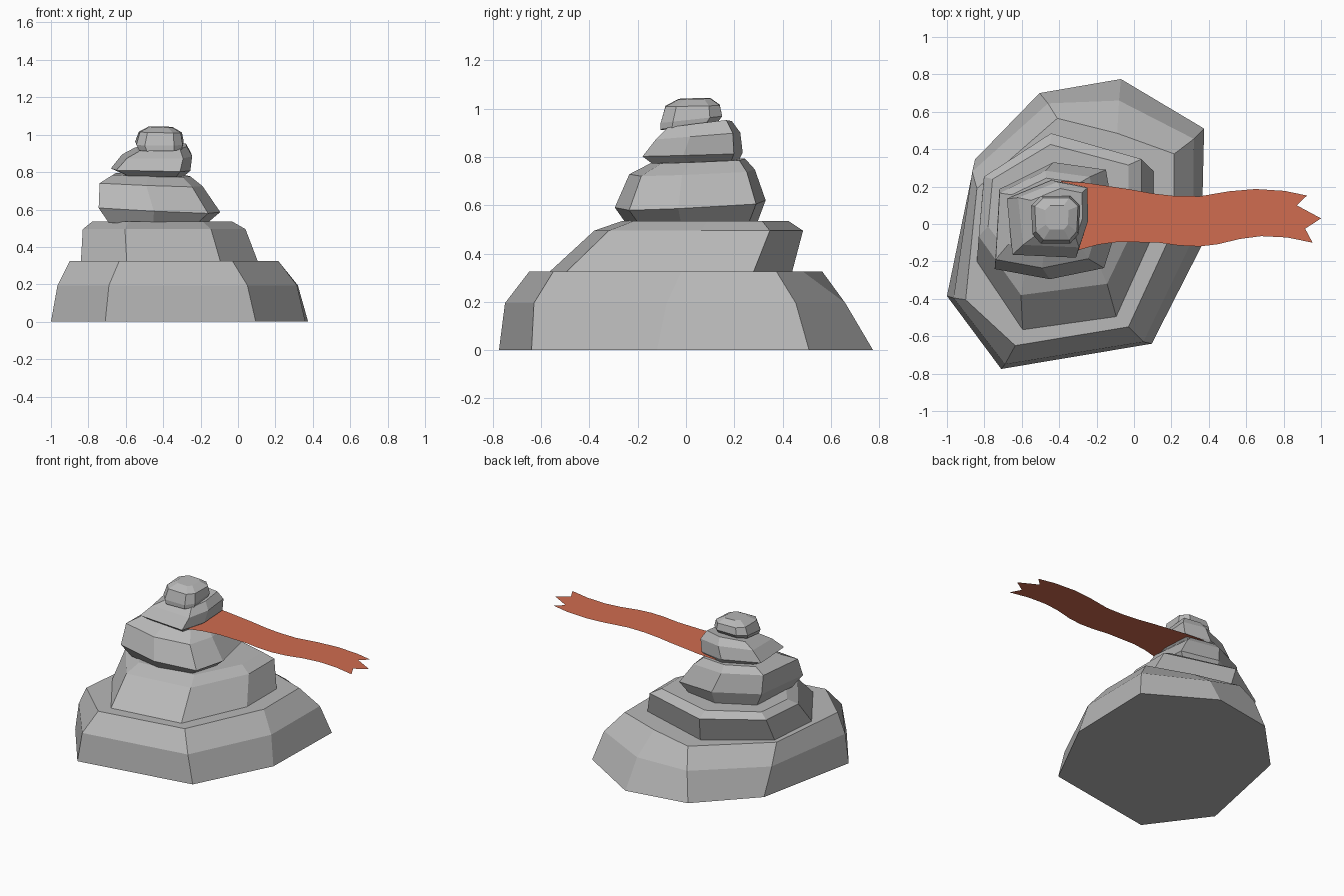
import bpy, bmesh

if "Cube" in bpy.data.objects:
    bpy.data.objects.remove(bpy.data.objects["Cube"])


def material(name, r, g, b):
    m = bpy.data.materials.new(name)
    m.diffuse_color = (r, g, b, 1)
    m.use_nodes = True
    m.node_tree.nodes["Principled BSDF"].inputs["Base Color"].default_value = m.diffuse_color
    return m


rock = material("rock_grey", .48, .48, .48)
cloth = material("cloth_red", .63, .15, .08)


def make_object(name, verts, faces, mat):
    me = bpy.data.meshes.new(name)
    me.from_pydata(verts, [], faces)
    me.materials.append(mat)
    ob = bpy.data.objects.new(name, me)
    bpy.context.collection.objects.link(ob)
    return ob


def loft(name, rings):
    """Closed faceted solid through rings with equal point counts."""
    n = len(rings[0])
    verts = [p for r in rings for p in r]
    faces = [(k * n + i, k * n + (i + 1) % n, (k + 1) * n + (i + 1) % n, (k + 1) * n + i)
             for k in range(len(rings) - 1) for i in range(n)]
    top = (len(rings) - 1) * n
    faces += [tuple(reversed(range(n))), tuple(range(top, top + n))]
    return make_object(name, verts, faces, rock)


def fit(outline, x0, x1, y0, y1, z, tx=0.0, ty=0.0):
    """Stretch an outline into a bounding box at height z, tilted by tx, ty."""
    xs, ys = zip(*outline)
    ax, ay = min(xs), min(ys)
    sx, sy = (x1 - x0) / (max(xs) - ax), (y1 - y0) / (max(ys) - ay)
    cx, cy = (x0 + x1) / 2, (y0 + y1) / 2
    ring = []
    for px, py in outline:
        x, y = x0 + (px - ax) * sx, y0 + (py - ay) * sy
        ring.append((x, y, z + tx * (x - cx) + ty * (y - cy)))
    return ring


def stone(name, outline, levels):
    return loft(name, [fit(outline, *lv) for lv in levels])


# Base stone: foot, shoulder and top outlines
foot = [(-.71, -.775), (.095, -.64), (.36, -.12), (.375, .51),
        (-.07, .775), (-.505, .70), (-.85, .345), (-1, -.385)]
shoulder = [(-.69, -.75), (.05, -.63), (.315, -.08), (.32, .455),
            (-.08, .66), (-.46, .645), (-.865, .28), (-.965, -.395)]
rim = [(-.635, -.65), (-.03, -.55), (.215, -.02), (.215, .375),
       (-.09, .485), (-.41, .565), (-.84, .19), (-.90, -.405)]
loft("base_stone", [[(x, y, z) for x, y in ring]
                    for ring, z in ((foot, 0), (shoulder, .195), (rim, .325))])

# Second stone
stone("second_stone",
      [(-.595, -.565), (-.095, -.495), (.105, -.05), (.105, .28),
       (-.42, .44), (-.81, .17), (-.84, -.2)],
      [(-.84, .105, -.565, .44, .325), (-.83, .04, -.38, .485, .495),
       (-.78, -.03, -.265, .425, .535)])

# Third stone, slightly tilted
stone("third_stone",
      [(-.745, -.24), (-.45, -.295), (-.16, -.235), (-.095, -.03),
       (-.15, .295), (-.43, .335), (-.72, .19)],
      [(-.69, -.165, -.25, .295, .527),
       (-.745, -.095, -.295, .33, .605, -.05, .05),
       (-.74, -.19, -.235, .285, .738, -.04, .04),
       (-.67, -.255, -.14, .245, .785, -.03, .04)])

# Fourth stone
stone("fourth_stone",
      [(-.65, -.145), (-.31, -.16), (-.255, 0), (-.26, .2),
       (-.44, .235), (-.68, .14)],
      [(-.61, -.29, -.14, .22, .782, -.02, .04),
       (-.68, -.255, -.18, .235, .812, -.02, .03),
       (-.62, -.245, -.125, .225, .887, 0, .08),
       (-.55, -.275, -.075, .19, .932, .06, .12)])

# Cap stone
stone("cap_stone",
      [(-.6, -1), (.6, -1), (.95, -.6), (1, .6), (.6, 1), (-.6, 1), (-1, .6), (-.95, -.6)],
      [(-.535, -.295, -.105, .13, .928, .02, .13),
       (-.55, -.29, -.105, .15, .955, 0, .11),
       (-.53, -.30, -.085, .14, 1.013, -.02, .02),
       (-.475, -.35, -.03, .10, 1.042, -.03, .03)])

# Flat cloth ribbon with a torn end, tucked under the fourth stone
upper = [(-.39, .23), (-.255, .22), (-.02, .185), (.10, .163), (.215, .15), (.35, .148),
         (.51, .175), (.65, .187), (.805, .177), (.925, .152)]
torn = [(.87, .10), (1, .03), (.915, -.025), (.955, -.10)]
lower = [(.82, -.072), (.68, -.065), (.565, -.08), (.45, -.108), (.35, -.12), (.24, -.115),
         (.135, -.10), (-.08, -.095), (-.19, -.11), (-.30, -.14)]
pts = [(x, y, .80) for x, y in reversed(upper + torn + lower)]
make_object("ribbon", pts, [tuple(range(len(pts)))], cloth)

# Make stone normals point outward
for ob in bpy.context.collection.objects:
    if ob.name != "ribbon":
        bm = bmesh.new()
        bm.from_mesh(ob.data)
        bmesh.ops.recalc_face_normals(bm, faces=bm.faces)
        bm.to_mesh(ob.data)
        bm.free()
